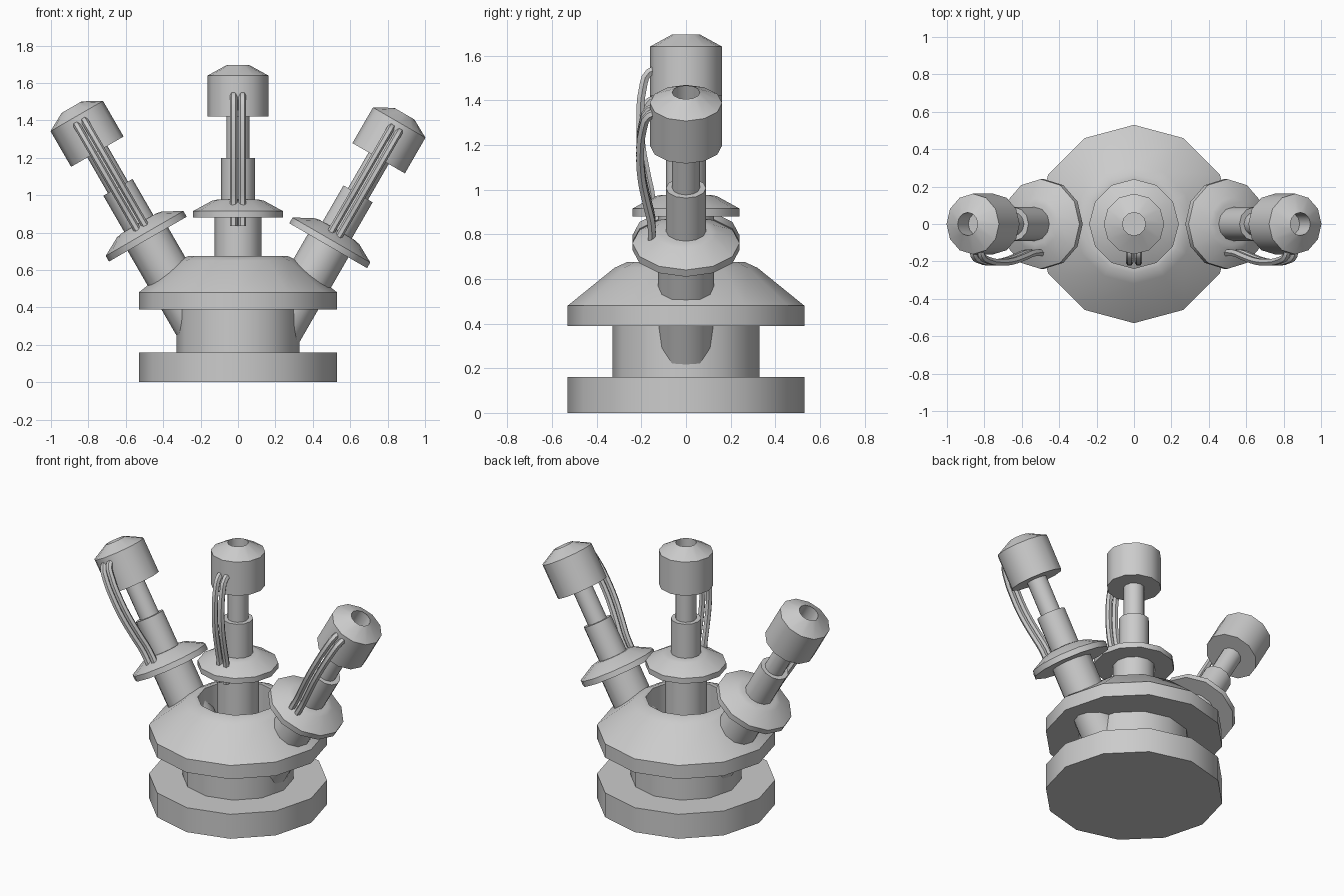
import bpy, bmesh
from math import radians
from mathutils import Matrix, Vector

if "Cube" in bpy.data.objects:
    bpy.data.objects.remove(bpy.data.objects["Cube"])

SIDES = 12


def lathe(name, profile, matrix=Matrix()):
    """Revolve (radius, height) points, bottom to top, into a 12-sided solid."""
    bm = bmesh.new()
    verts = [bm.verts.new((r, 0, z)) for r, z in profile]
    edges = [bm.edges.new(pair) for pair in zip(verts, verts[1:])]
    bmesh.ops.spin(bm, geom=verts + edges, cent=(0, 0, 0), axis=(0, 0, 1),
                   angle=radians(360), steps=SIDES, use_merge=True)
    bmesh.ops.remove_doubles(bm, verts=bm.verts, dist=1e-4)
    bmesh.ops.recalc_face_normals(bm, faces=bm.faces)
    mesh = bpy.data.meshes.new(name)
    bm.to_mesh(mesh)
    bm.free()
    obj = bpy.data.objects.new(name, mesh)
    bpy.context.collection.objects.link(obj)
    obj.matrix_world = matrix
    smooth(obj)


def smooth(obj):
    bpy.ops.object.select_all(action='DESELECT')
    obj.select_set(True)
    bpy.context.view_layer.objects.active = obj
    bpy.ops.object.shade_smooth_by_angle(angle=radians(31))


def rod(name, radius, bottom, top, matrix=Matrix()):
    lathe(name, [(0, bottom), (radius, bottom), (radius, top), (0, top)], matrix)


def cable(name, x, top, matrix):
    """Bent hose from the head down into the collar: (y, distance below top)."""
    path = [(-0.12, 0.02), (-0.165, 0.03), (-0.195, 0.11), (-0.205, 0.22),
            (-0.200, 0.35), (-0.175, 0.49), (-0.155, 0.59), (-0.155, 0.72)]
    curve = bpy.data.curves.new(name, 'CURVE')
    curve.dimensions = '3D'
    curve.bevel_depth = 0.02
    curve.bevel_resolution = 1
    curve.resolution_u = 3
    curve.use_fill_caps = True
    spline = curve.splines.new('BEZIER')
    spline.bezier_points.add(len(path) - 1)
    for point, (y, drop) in zip(spline.bezier_points, path):
        point.co = (x, y, top - drop)
        point.handle_left_type = point.handle_right_type = 'AUTO'
    obj = bpy.data.objects.new(name, curve)
    bpy.context.collection.objects.link(obj)
    obj.matrix_world = matrix
    bpy.ops.object.select_all(action='DESELECT')
    obj.select_set(True)
    bpy.context.view_layer.objects.active = obj
    bpy.ops.object.convert(target='MESH')
    smooth(bpy.context.object)


def arm(side, origin, tilt, cable_top):
    """One telescopic arm; local z = 0 is the underside of its collar."""
    m = Matrix.Translation(Vector(origin)) @ Matrix.Rotation(radians(tilt), 4, 'Y')
    rod(side + "_arm_base", 0.125, -0.72, 0.04, m)
    lathe(side + "_collar", [(0, 0), (0.24, 0), (0.24, 0.035), (0.14, 0.09),
                             (0.11, 0.097), (0, 0.097)], m)
    rod(side + "_sleeve", 0.09, 0.05, 0.32, m)
    rod(side + "_piston", 0.062, 0.25, 0.60, m)
    # head with a blind hole in its chamfered top
    lathe(side + "_head", [(0, 0.54), (0.162, 0.54), (0.162, 0.76), (0.062, 0.815),
                           (0.062, 0.70), (0, 0.70)], m)
    for i, x in enumerate((-0.024, 0.024)):
        cable(f"{side}_cable_{i + 1}", x, cable_top, m)


# base, column and hollow domed cap
rod("base_disc", 0.53, 0, 0.16)
rod("column", 0.33, 0.10, 0.42)
lathe("domed_cap", [(0.24, 0.39), (0.53, 0.39), (0.53, 0.48), (0.32, 0.65),
                    (0.265, 0.675), (0.24, 0.675), (0.24, 0.39)])

# three arms
arm("centre", (0, 0, 0.88), 0, 0.675)
arm("left", (-0.482, 0, 0.765), -30, 0.74)
arm("right", (0.482, 0, 0.73), 30, 0.74)
